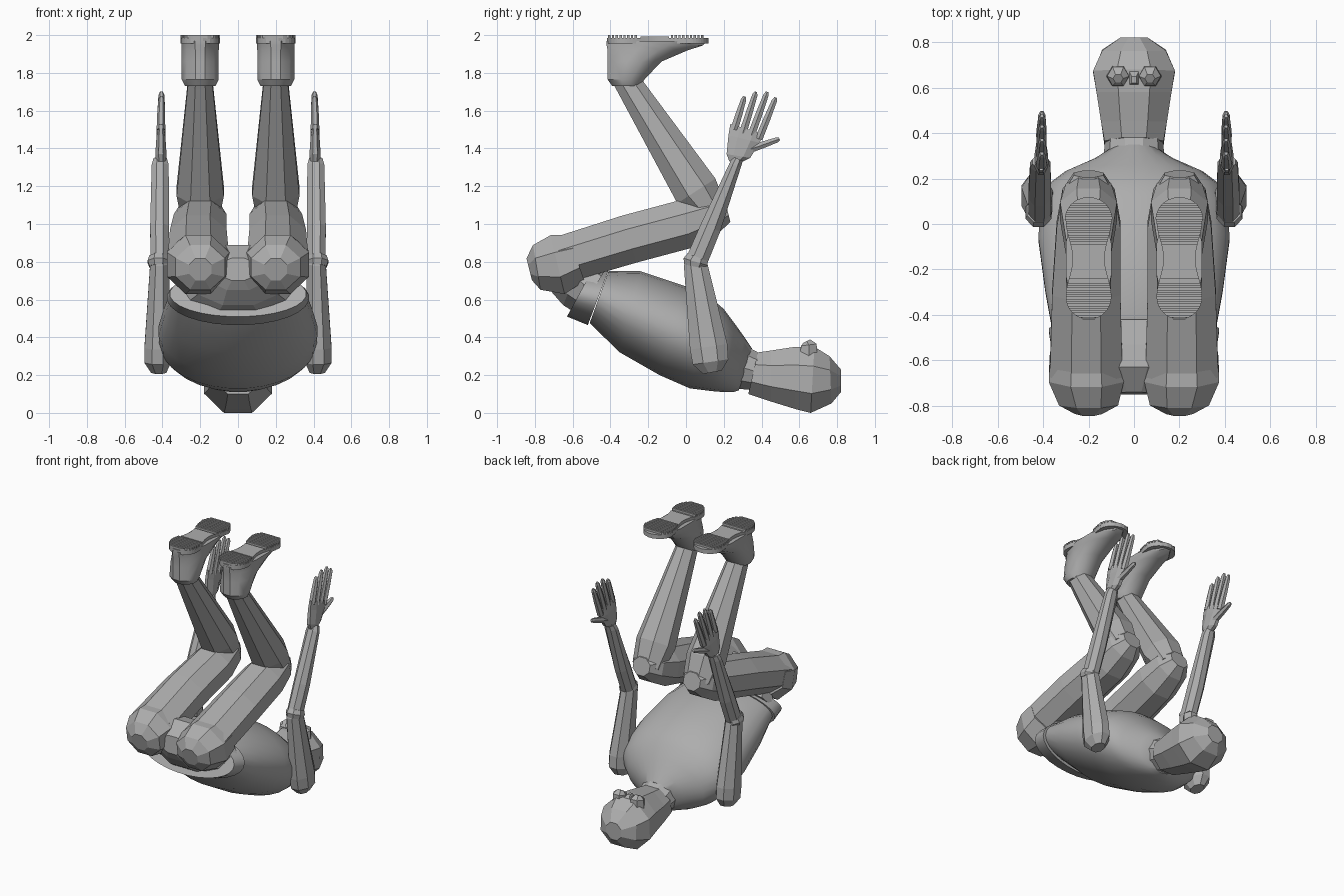
import bpy, bmesh, math
from mathutils import Vector

cube = bpy.data.objects.get("Cube")
if cube:
    bpy.data.objects.remove(cube)

grey = bpy.data.materials.new("plain grey")
grey.use_nodes = True
tone = (0.42, 0.42, 0.42, 1)
grey.diffuse_color = tone
grey.node_tree.nodes["Principled BSDF"].inputs["Base Color"].default_value = tone


def finish(name, bm, mirror=False, smooth=None):
    """Turn a bmesh into an object, optionally mirrored to the other side."""
    bmesh.ops.recalc_face_normals(bm, faces=bm.faces)
    mesh = bpy.data.meshes.new(name)
    bm.to_mesh(mesh)
    bm.free()
    mesh.materials.append(grey)
    obj = bpy.data.objects.new(name, mesh)
    bpy.context.collection.objects.link(obj)
    if mirror:
        mod = obj.modifiers.new("Mirror", 'MIRROR')
        mod.use_mirror_merge = False
    if smooth:
        bpy.ops.object.select_all(action='DESELECT')
        obj.select_set(True)
        bpy.context.view_layer.objects.active = obj
        bpy.ops.object.shade_smooth_by_angle(angle=math.radians(smooth))
    return obj


def skin_rings(bm, rings):
    """Bridge rings of points in order and cap both ends."""
    loops = [[bm.verts.new(p) for p in ring] for ring in rings]
    count = len(loops[0])
    for low, high in zip(loops, loops[1:]):
        for i in range(count):
            j = (i + 1) % count
            bm.faces.new((low[i], low[j], high[j], high[i]))
    bm.faces.new(loops[0])
    bm.faces.new(loops[-1])


def oval(centre, half, width, sides):
    """Ring spanned by a vector in the side plane and a width along x."""
    grow = 1 / math.cos(math.pi / sides)
    ring = []
    for i in range(sides):
        a = math.tau * (i + 0.5) / sides
        ring.append(centre + half * (math.cos(a) * grow)
                    + Vector((math.sin(a) * width * grow, 0, 0)))
    return ring


def loft(name, sections, sides, x=0, mirror=False, smooth=None):
    """Sections are (y, z) of one edge, (y, z) of the opposite edge, half width."""
    rings = []
    for ya, za, yb, zb, width in sections:
        a, b = Vector((x, ya, za)), Vector((x, yb, zb))
        rings.append(oval((a + b) / 2, (a - b) / 2, width, sides))
    bm = bmesh.new()
    skin_rings(bm, rings)
    return finish(name, bm, mirror, smooth)


def add_limb(bm, path, sides):
    """Path points are x, y, z, half width along x, half depth across the path."""
    spots = [Vector(p[:3]) for p in path]
    rings = []
    for i, p in enumerate(path):
        run = spots[min(i + 1, len(spots) - 1)] - spots[max(i - 1, 0)]
        across = Vector((0, -run.z, run.y)).normalized()
        rings.append(oval(spots[i], across * p[4], p[3], sides))
    skin_rings(bm, rings)


def limb(name, path, sides=8, smooth=None):
    bm = bmesh.new()
    add_limb(bm, path, sides)
    return finish(name, bm, True, smooth)


# Torso, waistband and pelvis
loft("torso", [
    (-.41, .75, -.51, .475, .36),
    (-.24, .75, -.35, .32, .39),
    (0, .67, -.14, .2, .42),
    (.13, .61, .02, .13, .415),
    (.2, .55, .14, .115, .38),
    (.26, .47, .2, .11, .3),
    (.31, .4, .25, .11, .18),
    (.35, .34, .28, .12, .12),
], 28, smooth=45)
loft("waistband", [
    (-.5, .75, -.63, .51, .36),
    (-.41, .755, -.52, .465, .375),
], 28, smooth=40)
loft("pelvis", [
    (-.42, .77, -.57, .52, .34),
    (-.53, .87, -.65, .57, .25),
    (-.63, .89, -.72, .65, .18),
    (-.74, .82, -.75, .7, .1),
], 10)

# Neck and head
loft("neck", [
    (.29, .37, .25, .13, .13),
    (.4, .31, .36, .12, .12),
], 10)
loft("head", [
    (.38, .32, .33, .1, .13),
    (.45, .33, .45, .06, .145),
    (.58, .35, .58, .02, .165),
    (.68, .35, .66, 0, .18),
    (.76, .3, .77, .05, .14),
    (.82, .23, .82, .11, .06),
], 8)
limb("eyes", [
    (.07, .65, .3, .045, .045),
    (.07, .65, .36, .042, .042),
    (.07, .64, .38, .02, .02),
], 6)
loft("nose", [
    (.61, .34, .68, .34, .025),
    (.62, .37, .65, .37, .01),
], 4)

# Legs
limb("hip_joints", [
    (.2, -.83, .76, .06, .06),
    (.2, -.79, .77, .13, .12),
    (.21, -.68, .785, .165, .16),
    (.21, -.58, .82, .16, .13),
])
limb("thighs", [
    (.21, -.66, .81, .16, .125),
    (.21, -.3, .92, .15, .13),
    (.2, 0, 1, .14, .13),
    (.2, .14, 1.05, .115, .105),
    (.2, .22, 1.07, .065, .06),
])
limb("shins", [
    (.2, .15, 1.04, .1, .08),
    (.2, .055, 1.175, .125, .12),
    (.2, -.31, 1.75, .065, .07),
    (.2, -.35, 1.8, .06, .06),
])

# Boots, narrow at the ankle and spreading towards the toe
loft("boots", [
    (-.24, 1.73, -.39, 1.73, .08),
    (-.22, 1.765, -.415, 1.765, .098),
    (-.13, 1.86, -.415, 1.86, .098),
    (.01, 1.92, -.415, 1.92, .098),
    (.09, 1.945, -.42, 1.945, .1),
    (.11, 1.97, -.42, 1.97, .1),
], 12, x=.2, mirror=True, smooth=35)

HEEL, BALL = -.32, .015


def sole_width(y):
    """Half width of the sole: round heel, slim waist, round toe."""
    if y < HEEL:
        return math.sqrt(max(0, .1 ** 2 - (y - HEEL) ** 2))
    if y > BALL:
        return math.sqrt(max(0, .105 ** 2 - (y - BALL) ** 2))
    return .1 - .03 * math.sin(math.pi * (y - HEEL) / (BALL - HEEL)) ** 2


def sole_slab(bm, start, end, low, high, steps):
    """Slice of the sole outline between two y values."""
    ys = [start + (end - start) * i / steps for i in range(steps + 1)]
    edge = [(.2 + sole_width(y), y) for y in ys]
    edge += [(.2 - sole_width(y) - .0005, y) for y in reversed(ys)]
    skin_rings(bm, [[Vector((x, y, z)) for x, y in edge] for z in (low, high)])


bm = bmesh.new()
sole_slab(bm, -.419, .119, 1.955, 1.985, 40)
sole_slab(bm, -.24, -.09, 1.98, 1.992, 12)
finish("soles", bm, True)

bm = bmesh.new()
for first, last in ((-.412, -.255), (-.08, .1)):
    y = first
    while y < last:
        sole_slab(bm, y, y + .012, 1.98, 2, 2)
        y += .02
finish("sole_treads", bm, True)

# Arms
limb("upper_arms", [
    (.42, .14, .215, .04, .05),
    (.425, .13, .27, .07, .095),
    (.425, .12, .35, .07, .1),
    (.415, .05, .79, .05, .062),
    (.415, .05, .82, .04, .045),
], 8)
limb("elbows", [
    (.42, .045, .775, .05, .055),
    (.42, .05, .8, .058, .066),
    (.42, .06, .825, .05, .055),
], 8)
limb("forearms", [
    (.415, .05, .79, .048, .058),
    (.415, .13, .98, .05, .055),
    (.412, .26, 1.31, .045, .032),
    (.412, .275, 1.345, .035, .028),
], 8)

# Hands: flat palm, four fanned fingers and a thumb
loft("palms", [
    (.23, 1.33, .3, 1.33, .025),
    (.215, 1.37, .34, 1.35, .03),
    (.225, 1.47, .39, 1.43, .024),
    (.235, 1.53, .41, 1.475, .016),
], 8, x=.408, mirror=True)
bm = bmesh.new()
fingers = [(.255, 1.5, .31, 1.675), (.3, 1.48, .37, 1.7),
           (.345, 1.47, .43, 1.7), (.385, 1.45, .475, 1.67)]
thumb = (.31, 1.385, .495, 1.45)
for y, z, tip_y, tip_z in fingers + [thumb]:
    base, tip = Vector((.408, y, z)), Vector((.405, tip_y, tip_z))
    path = [(*base.lerp(tip, t), r, r)
            for t, r in ((0, .02), (.5, .018), (.92, .014), (1, .007))]
    add_limb(bm, path, 6)
finish("fingers", bm, True)
